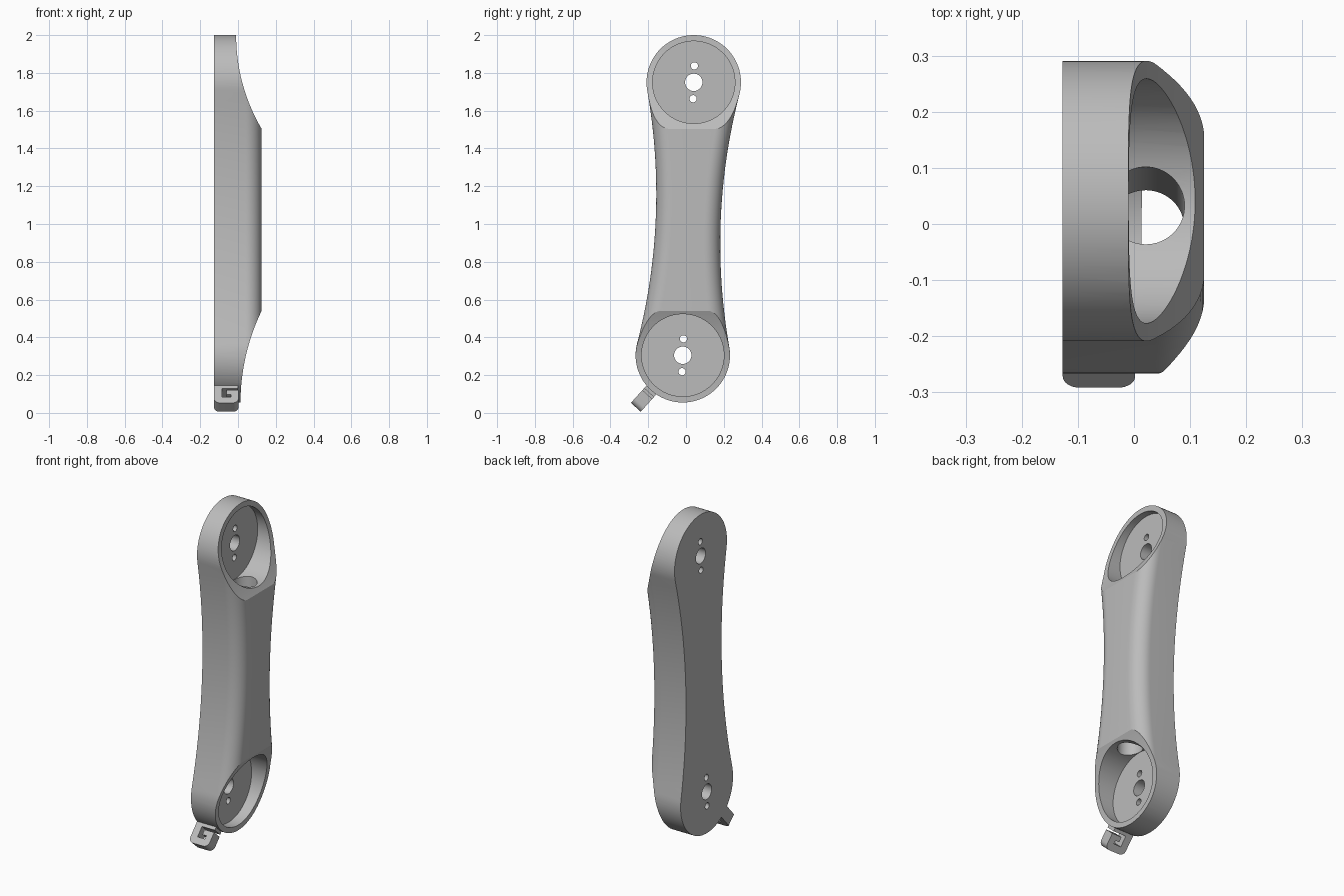
import bpy, bmesh, math
from mathutils import Matrix, Vector

if "Cube" in bpy.data.objects:
    bpy.data.objects.remove(bpy.data.objects["Cube"], do_unlink=True)

grey = bpy.data.materials.new("satin grey")
grey.use_nodes = True
grey.diffuse_color = (0.5, 0.5, 0.5, 1)
grey.node_tree.nodes["Principled BSDF"].inputs["Base Color"].default_value = (0.5, 0.5, 0.5, 1)

# Joint centres and the tilted frame of the link
TOP, LOW = Vector((0, 0.041, 1.75)), Vector((0, -0.017, 0.305))
AXIS = (TOP - LOW).normalized()
HALF = (TOP - LOW).length / 2
FRAME = Matrix.Translation((TOP + LOW) / 2) @ Matrix.Rotation(-math.atan2(AXIS.y, AXIS.z), 4, 'X')
BACK, FACE, FILLET = -0.127, 0.125, 0.085
END_R, WAIST = 0.25, 0.172


def make_object(name, bm):
    bmesh.ops.recalc_face_normals(bm, faces=bm.faces)
    mesh = bpy.data.meshes.new(name)
    bm.to_mesh(mesh)
    bm.free()
    mesh.materials.append(grey)
    obj = bpy.data.objects.new(name, mesh)
    bpy.context.collection.objects.link(obj)
    return obj


def loft(name, rings):
    bm = bmesh.new()
    loops = [[bm.verts.new(p) for p in ring] for ring in rings]
    n = len(loops[0])
    for a, b in zip(loops, loops[1:]):
        for i in range(n):
            bm.faces.new((a[i], a[(i + 1) % n], b[(i + 1) % n], b[i]))
    bm.faces.new(loops[0])
    bm.faces.new(loops[-1])
    return make_object(name, bm)


def cylinder(name, start, end, radius, segments):
    start, end = Vector(start), Vector(end)
    bm = bmesh.new()
    turn = (end - start).to_track_quat('Z', 'Y').to_matrix().to_4x4()
    bmesh.ops.create_cone(bm, cap_ends=True, segments=segments, radius1=radius, radius2=radius,
                          depth=(end - start).length,
                          matrix=Matrix.Translation((start + end) / 2) @ turn)
    return make_object(name, bm)


def apply_boolean(target, tool):
    mod = target.modifiers.new("cut", 'BOOLEAN')
    mod.operation, mod.solver, mod.object = 'DIFFERENCE', 'EXACT', tool
    bpy.context.view_layer.objects.active = target
    bpy.ops.object.modifier_apply(modifier=mod.name)
    bpy.data.objects.remove(tool, do_unlink=True)


# Waisted outline: two end arcs joined by tangent concave side arcs
SIDE_R = (WAIST**2 + HALF**2 - END_R**2) / (2 * (END_R - WAIST))
TANGENT = math.atan2(HALF, WAIST + SIDE_R)


def outline(inset, x):
    r, big = END_R - inset, SIDE_R + inset
    quarter = []
    for i in range(25):
        a = math.pi / 2 - (math.pi / 2 + TANGENT) * i / 24
        quarter.append((r * math.cos(a), HALF + r * math.sin(a)))
    for i in range(1, 13):
        a = TANGENT * (1 - i / 12)
        quarter.append((WAIST + SIDE_R - big * math.cos(a), big * math.sin(a)))
    right = quarter + [(y, -z) for y, z in reversed(quarter[:-1])]
    left = [(-y, z) for y, z in reversed(right[1:-1])]
    return [FRAME @ Vector((x, y, z)) for y, z in right + left]


rings = [outline(0, BACK)]
for i in range(13):
    a = math.pi / 2 * i / 12
    rings.append(outline(FILLET * (1 - math.cos(a)), FACE - FILLET + FILLET * math.sin(a)))
body = loft("link_body", rings)

# Concave ramps thinning both ends
for x0, z0, r in ((-0.01, 2.0, 0.98), (0.013, 0.05, 1.13)):
    apply_boolean(body, cylinder("ramp_cutter", (x0 + r, -1, z0), (x0 + r, 1, z0), r, 400))

# Round pockets with a centre bore and two screw holes each
FLOOR = -0.05
for centre in (TOP, LOW):
    def along(x, offset=0):
        return centre + AXIS * offset + Vector((x, 0, 0))
    apply_boolean(body, cylinder("pocket_cutter", along(FLOOR), along(0.4), 0.218, 96))
    for offset, radius in ((0, 0.046), (0.087, 0.019), (-0.087, 0.019)):
        apply_boolean(body, cylinder("hole_cutter", along(-0.3, offset), along(0.1, offset), radius, 40))

# Cable channel linking the pockets
shift = Vector((0.021, 0, 0))
apply_boolean(body, cylinder("channel_cutter", LOW + shift, TOP + shift, 0.069, 64))

# Cable hook: profile across x and outward distance, extruded sideways
OUT = Vector((0, -0.67, -0.742)).normalized()
SIDE = Vector((0, OUT.z, -OUT.y))
TIP, ROUND = 0.371, 0.03
profile = [(BACK, 0.235), (-0.085, 0.235), (-0.085, 0.33), (-0.036, 0.33), (-0.036, 0.31),
           (-0.062, 0.31), (-0.062, 0.28), (0.002, 0.28)]
for cx, begin in ((0.002 - ROUND, 0), (BACK + ROUND, math.pi / 2)):
    for i in range(9):
        a = begin + math.pi / 2 * i / 8
        profile.append((cx + ROUND * math.cos(a), TIP - ROUND + ROUND * math.sin(a)))
# Short rail against the body, closing the top of the slot
rail = [(BACK, 0.235), (0.0, 0.235), (0.0, 0.267), (BACK, 0.267)]


def hook_part(name, points):
    return loft(name, [[LOW + Vector((x, 0, 0)) + OUT * u + SIDE * s for x, u in points]
                       for s in (-0.035, 0.035)])


parts = [body, hook_part("cable_hook", profile), hook_part("hook_rail", rail)]

for obj in parts:
    bpy.ops.object.select_all(action='DESELECT')
    obj.select_set(True)
    bpy.context.view_layer.objects.active = obj
    bpy.ops.object.shade_smooth_by_angle(angle=math.radians(25))
